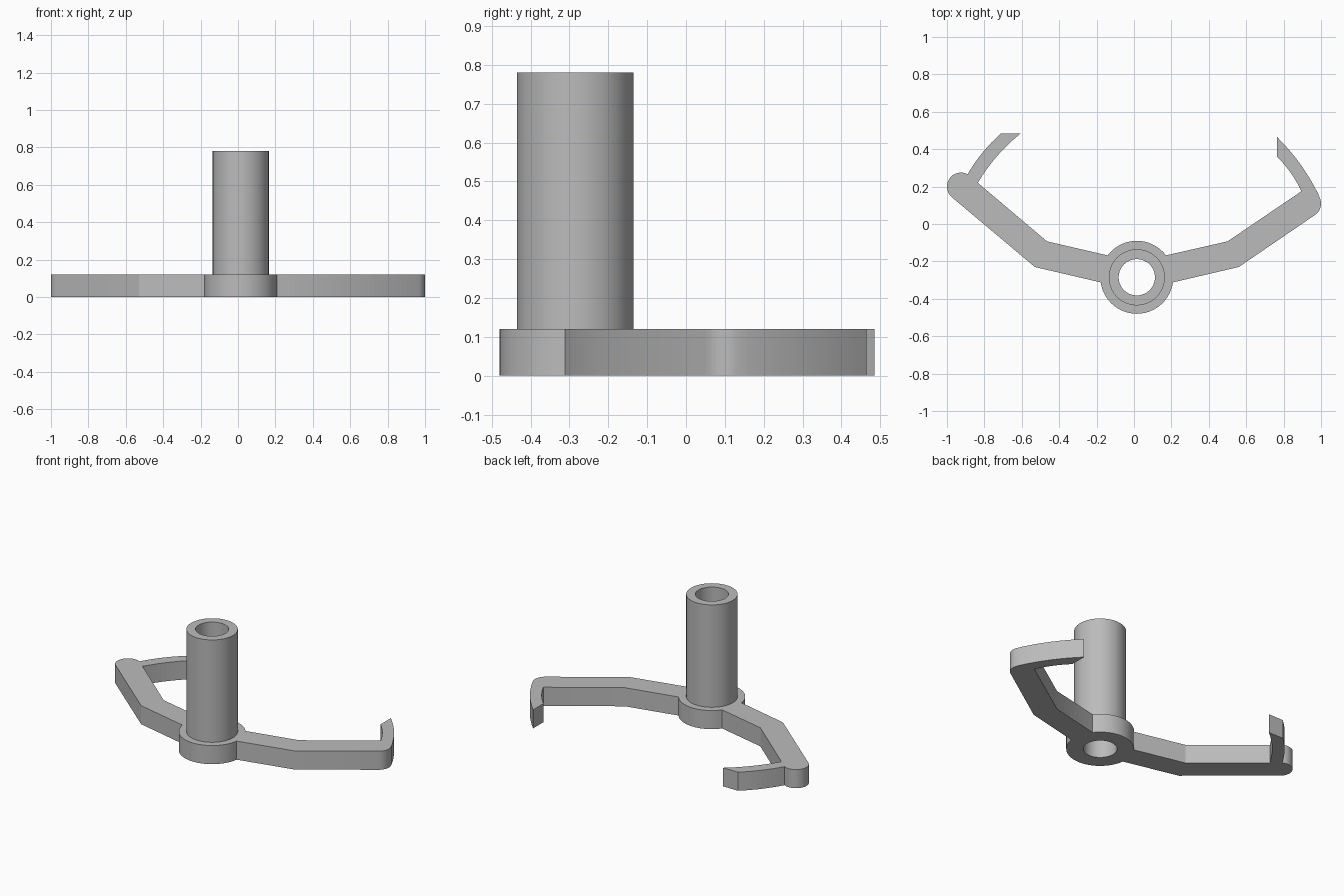
import bpy, bmesh, math
from mathutils import Vector

if "Cube" in bpy.data.objects:
    bpy.data.objects.remove(bpy.data.objects["Cube"])

HUB = (0.015, -0.285)       # hub axis
R_HUB, R_TUBE, R_BORE = 0.195, 0.15, 0.097
PLATE_H, TUBE_H = 0.12, 0.78


def arc(c, r, a0, a1, n):
    """Points on an arc from angle a0 to a1 in degrees."""
    angles = [math.radians(a0 + (a1 - a0) * i / n) for i in range(n + 1)]
    return [(c[0] + r * math.cos(a), c[1] + r * math.sin(a)) for a in angles]


def bow(a, b, s, n=8):
    """Shallow curve from a to b, bulging by s to the left of travel."""
    a, b = Vector(a), Vector(b)
    d = b - a
    side = Vector((-d.y, d.x)).normalized()
    return [tuple(a + d * t + side * (4 * s * t * (1 - t))) for t in [i / n for i in range(n + 1)]]


# plate outline, counter-clockwise: hub back, left arm, hub front, right arm
outline = arc(HUB, R_HUB, 37, 143, 18)
outline += [(-0.465, -0.093)]
outline += bow((-0.835, 0.22), (-0.605, 0.485), 0.016)
outline += bow((-0.71, 0.485), (-0.89, 0.265), -0.012)
outline += arc((-0.925, 0.2), 0.075, 64, 230, 16)
outline += [(-0.53, -0.23)]
outline += arc(HUB, R_HUB, 188, 352, 26)
outline += [(0.56, -0.23)]
outline += arc((0.925, 0.11), 0.075, -56, 14, 8)
outline += bow((0.985, 0.16), (0.765, 0.465), -0.016)
outline += bow((0.765, 0.36), (0.895, 0.175), 0.01)
outline += [(0.5, -0.093)]

bm = bmesh.new()


def loop(points, z):
    return [bm.verts.new((x, y, z)) for x, y in points]


def bridge(a, b):
    n = len(a)
    for i in range(n):
        j = (i + 1) % n
        bm.faces.new((a[i], a[j], b[j], b[i]))


def cap(outer, hole):
    edges = []
    for vs in (outer, hole):
        for i in range(len(vs)):
            e = bm.edges.get((vs[i - 1], vs[i]))
            edges.append(e or bm.edges.new((vs[i - 1], vs[i])))
    bmesh.ops.triangle_fill(bm, use_beauty=True, edges=edges, normal=(0, 0, 1))


def ring(r, z):
    return loop(arc(HUB, r, 0, 360, 64)[:-1], z)


# plate with two hooked arms
low, high = loop(outline, 0), loop(outline, PLATE_H)
bore_low, bore_top = ring(R_BORE, 0), ring(R_BORE, TUBE_H)
tube_low, tube_top = ring(R_TUBE, PLATE_H), ring(R_TUBE, TUBE_H)
cap(low, bore_low)
cap(high, tube_low)
bridge(low, high)

# hollow tube rising from the hub
bridge(tube_low, tube_top)
bridge(tube_top, bore_top)
bridge(bore_top, bore_low)

bmesh.ops.recalc_face_normals(bm, faces=bm.faces)
mesh = bpy.data.meshes.new("hooked_bracket")
bm.to_mesh(mesh)
bm.free()

grey = bpy.data.materials.new("plain grey")
grey.diffuse_color = (0.5, 0.5, 0.5, 1)
grey.use_nodes = True
grey.node_tree.nodes["Principled BSDF"].inputs["Base Color"].default_value = grey.diffuse_color
mesh.materials.append(grey)
obj = bpy.data.objects.new("hooked_bracket", mesh)
bpy.context.collection.objects.link(obj)
bpy.context.view_layer.objects.active = obj
obj.select_set(True)
bpy.ops.object.shade_smooth_by_angle(angle=math.radians(25))
